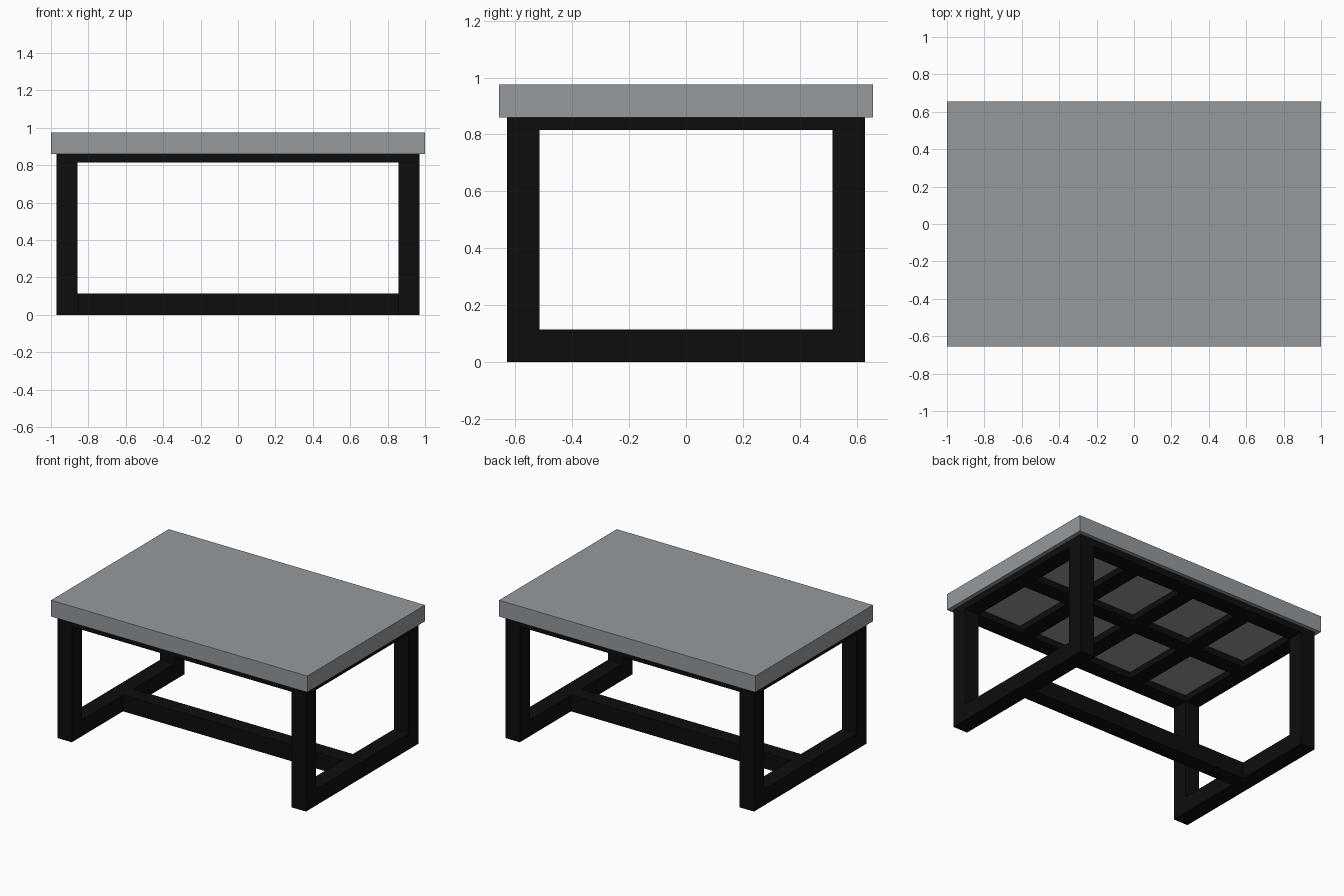
import bpy, bmesh

if "Cube" in bpy.data.objects:
    bpy.data.objects.remove(bpy.data.objects["Cube"])

def material(name, rgb):
    m = bpy.data.materials.new(name)
    m.diffuse_color = (*rgb, 1)
    m.use_nodes = True
    m.node_tree.nodes["Principled BSDF"].inputs["Base Color"].default_value = m.diffuse_color
    return m

grey = material("stone_grey", (0.305, 0.323, 0.337))
black = material("frame_black", (0.004, 0.004, 0.004))

def box(name, x, y, z, mat):
    """Axis-aligned box from (min, max) ranges."""
    bm = bmesh.new()
    bmesh.ops.create_cube(bm, size=1)
    for v in bm.verts:
        v.co = [(r[0] + r[1]) / 2 + c * (r[1] - r[0]) for c, r in zip(v.co, (x, y, z))]
    me = bpy.data.meshes.new(name)
    bm.to_mesh(me)
    bm.free()
    me.materials.append(mat)
    ob = bpy.data.objects.new(name, me)
    bpy.context.collection.objects.link(ob)
    return ob

def side(s, a, b):
    return tuple(sorted((s * a, s * b)))

XO, XI = 0.97, 0.858      # outer and inner frame limits
YO, YI = 0.628, 0.515
H, RAIL, FOOT = 0.86, 0.815, 0.115
W = 0.056                 # half width of a bar

# Table top slab
box("table_top", (-1, 1), (-0.656, 0.656), (H, 0.975), grey)

# Legs and outer rails
for s in (-1, 1):
    for t in (-1, 1):
        box("leg", side(s, XI, XO), side(t, YI, YO), (0, H), black)
    box("foot_rail", side(s, XI, XO), (-YI, YI), (0, FOOT), black)
    box("end_top_rail", side(s, XI, XO), (-YI, YI), (RAIL, H), black)
    box("long_top_rail", (-XI, XI), side(s, YI, YO), (RAIL, H), black)

# Floor stretcher and centre bar under the top
box("floor_stretcher", (-XI, XI), (-W, W), (0, FOOT), black)
box("centre_bar", (-XI, XI), (-W, W), (RAIL, H), black)

# Cross bars dividing the underside into eight cells
step = (2 * XI + 2 * W) / 4
for i in (-1, 0, 1):
    for t in (-1, 1):
        box("cross_bar", (i * step - W, i * step + W), side(t, W, YI), (RAIL, H), black)
